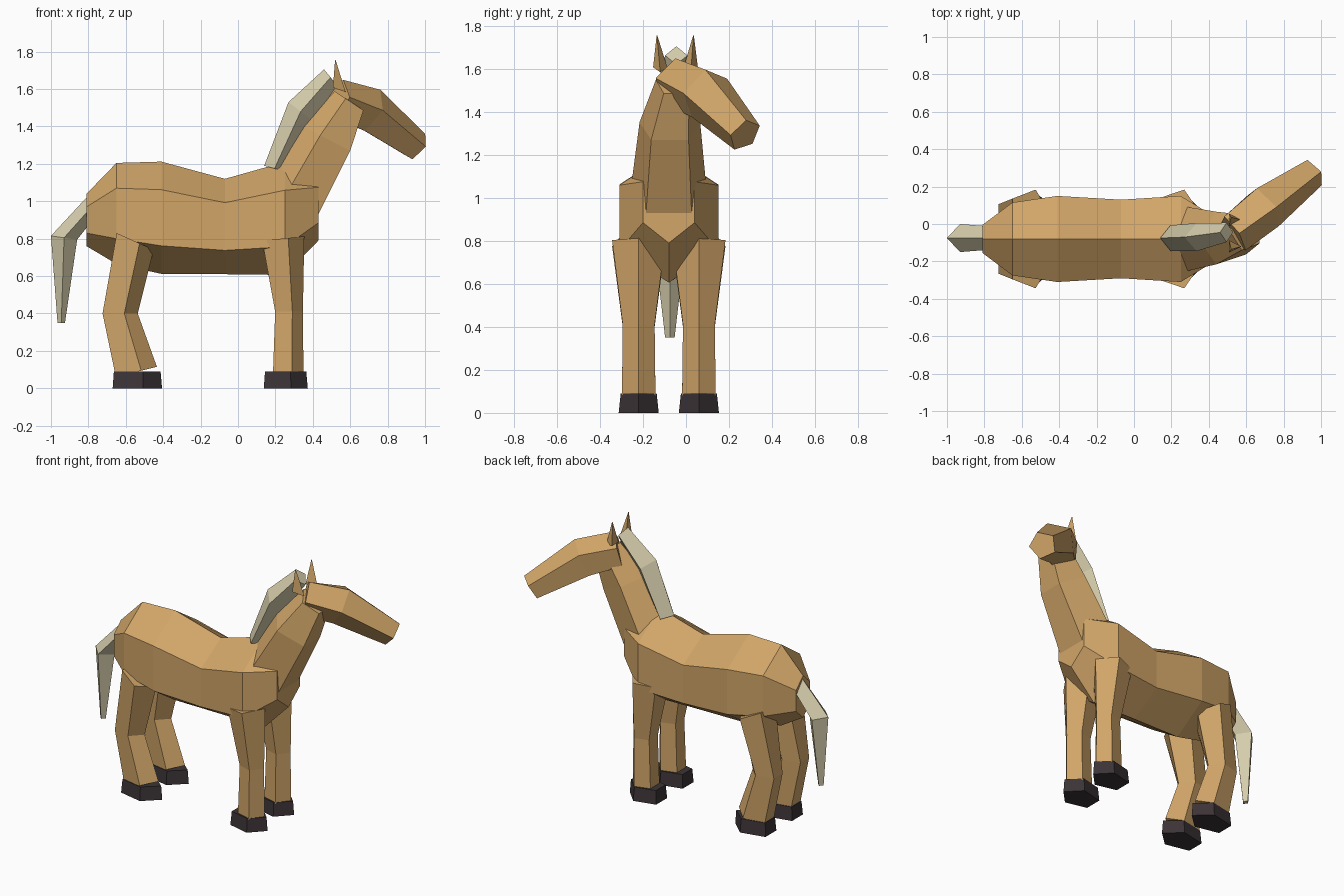
import bpy, bmesh
from math import cos, sin, tau
from mathutils import Vector

if "Cube" in bpy.data.objects:
    bpy.data.objects.remove(bpy.data.objects["Cube"])

MID = -0.08          # y of the body's centre line
UP = (0, 0, 1)
FWD = (1, 0, 0)
SIDE = (0, 1, 0)


def material(name, rgb):
    m = bpy.data.materials.new(name)
    m.use_nodes = True
    col = (*rgb, 1)
    m.diffuse_color = col
    bsdf = next(n for n in m.node_tree.nodes if n.type == "BSDF_PRINCIPLED")
    bsdf.inputs["Base Color"].default_value = col
    return m


COAT = material("tan coat", (0.64, 0.38, 0.14))
HAIR = material("cream hair", (0.67, 0.61, 0.41))
HOOF = material("dark hoof", (0.045, 0.034, 0.037))


def ring(sides, centre, first, side, ra, rb):
    """Polygon whose first corner points along `first`."""
    c, u, v = Vector(centre), Vector(first).normalized(), Vector(side).normalized()
    return [c + u * ra * cos(tau * i / sides) + v * rb * sin(tau * i / sides)
            for i in range(sides)]


def loft(name, rings, mat):
    """Skin a row of equal polygons and close both ends."""
    bm = bmesh.new()
    rows = [[bm.verts.new(p) for p in r] for r in rings]
    n = len(rows[0])
    for a, b in zip(rows, rows[1:]):
        for i in range(n):
            j = (i + 1) % n
            bm.faces.new((a[i], a[j], b[j], b[i]))
    bm.faces.new(rows[0])
    bm.faces.new(rows[-1])
    bmesh.ops.recalc_face_normals(bm, faces=bm.faces)
    mesh = bpy.data.meshes.new(name)
    bm.to_mesh(mesh)
    bm.free()
    mesh.materials.append(mat)
    obj = bpy.data.objects.new(name, mesh)
    bpy.context.collection.objects.link(obj)
    return obj


# Body: six-sided barrel (x, centre z, half height, half width)
body = [(-0.81, 0.90, 0.14, 0.075), (-0.65, 0.935, 0.27, 0.195),
        (-0.41, 0.912, 0.30, 0.23), (-0.07, 0.865, 0.255, 0.21),
        (0.25, 0.908, 0.302, 0.23), (0.43, 0.98, 0.19, 0.12)]
loft("body", [ring(6, (x, MID, z), UP, SIDE, h, w / 0.866)
              for x, z, h, w in body], COAT)

# Neck: five-sided, ridge at the back
loft("neck", [
    ring(5, (0.325, MID, 1.042), (-0.68, 0, 0.73), SIDE, 0.19, 0.18),
    ring(5, (0.484, -0.075, 1.33), (-0.89, 0, 0.46), SIDE, 0.161, 0.148),
    ring(5, (0.602, -0.045, 1.532), (-0.83, 0, 0.55), SIDE, 0.102, 0.1),
], COAT)

# Head: five-sided, turned to the left
loft("head", [
    ring(5, (0.53, -0.05, 1.54), (0.29, 0, 0.96), (-0.53, 0.84, 0.16), 0.114, 0.114),
    ring(5, (0.696, 0.09, 1.486), (0.5, 0, 0.85), (-0.47, 0.82, 0.275), 0.128, 0.128),
    ring(5, (0.95, 0.273, 1.293), (0.59, 0.08, 0.79), (-0.47, 0.83, 0.27), 0.085, 0.085),
], COAT)

# Ears: narrow spikes
for name, y, lean in (("right_ear", -0.12, -0.015), ("left_ear", 0.022, 0.013)):
    loft(name, [
        ring(3, (0.53, y, 1.6), (1, 0, -0.35), SIDE, 0.048, 0.038),
        ring(3, (0.52, y + lean, 1.755), FWD, SIDE, 0.002, 0.002),
    ], COAT)


def hair(name, rows):
    """Diamond-section strand from (outer ridge, inner ridge, y, half width)."""
    rings = []
    for (ox, oz), (ix, iz), y, w in rows:
        outer, inner = Vector((ox, y, oz)), Vector((ix, y, iz))
        half = (outer - inner) / 2
        rings.append(ring(4, inner + half, half, SIDE, half.length, w))
    loft(name, rings, HAIR)


# Mane and tail
hair("mane", [((0.14, 1.19), (0.25, 1.16), -0.075, 0.068),
              ((0.27, 1.53), (0.40, 1.43), -0.07, 0.075),
              ((0.46, 1.705), (0.53, 1.62), -0.045, 0.052)])
hair("tail", [((-0.81, 1.02), (-0.80, 0.87), -0.075, 0.065),
              ((-1.0, 0.815), (-0.86, 0.795), -0.075, 0.075),
              ((-0.965, 0.35), (-0.925, 0.35), -0.075, 0.022)])

# Legs: five-sided, corner forward (x, z, length radius, width radius, toe tilt)
legs = {
    "front": [(0.23, 0.80, 0.125, 0.13, 0.1), (0.265, 0.41, 0.082, 0.078, 0),
              (0.26, 0.08, 0.09, 0.082, 0)],
    "hind": [(-0.56, 0.79, 0.12, 0.13, -0.45), (-0.64, 0.40, 0.104, 0.078, 0),
             (-0.555, 0.085, 0.125, 0.082, 0.25)],
}
hooves = {"front": (0.243, 0.13), "hind": (-0.552, 0.146)}

for side, s in (("right", -1), ("left", 1)):
    y = MID + s * 0.14
    for end, rows in legs.items():
        loft(f"{side}_{end}_leg",
             [ring(5, (x, y, z), (1, 0, t), SIDE, a, b) for x, z, a, b, t in rows], COAT)
        x, r = hooves[end]
        loft(f"{side}_{end}_hoof",
             [ring(5, (x, y, 0), FWD, SIDE, r, 0.098),
              ring(5, (x, y, 0.09), FWD, SIDE, r - 0.008, 0.088)], HOOF)
